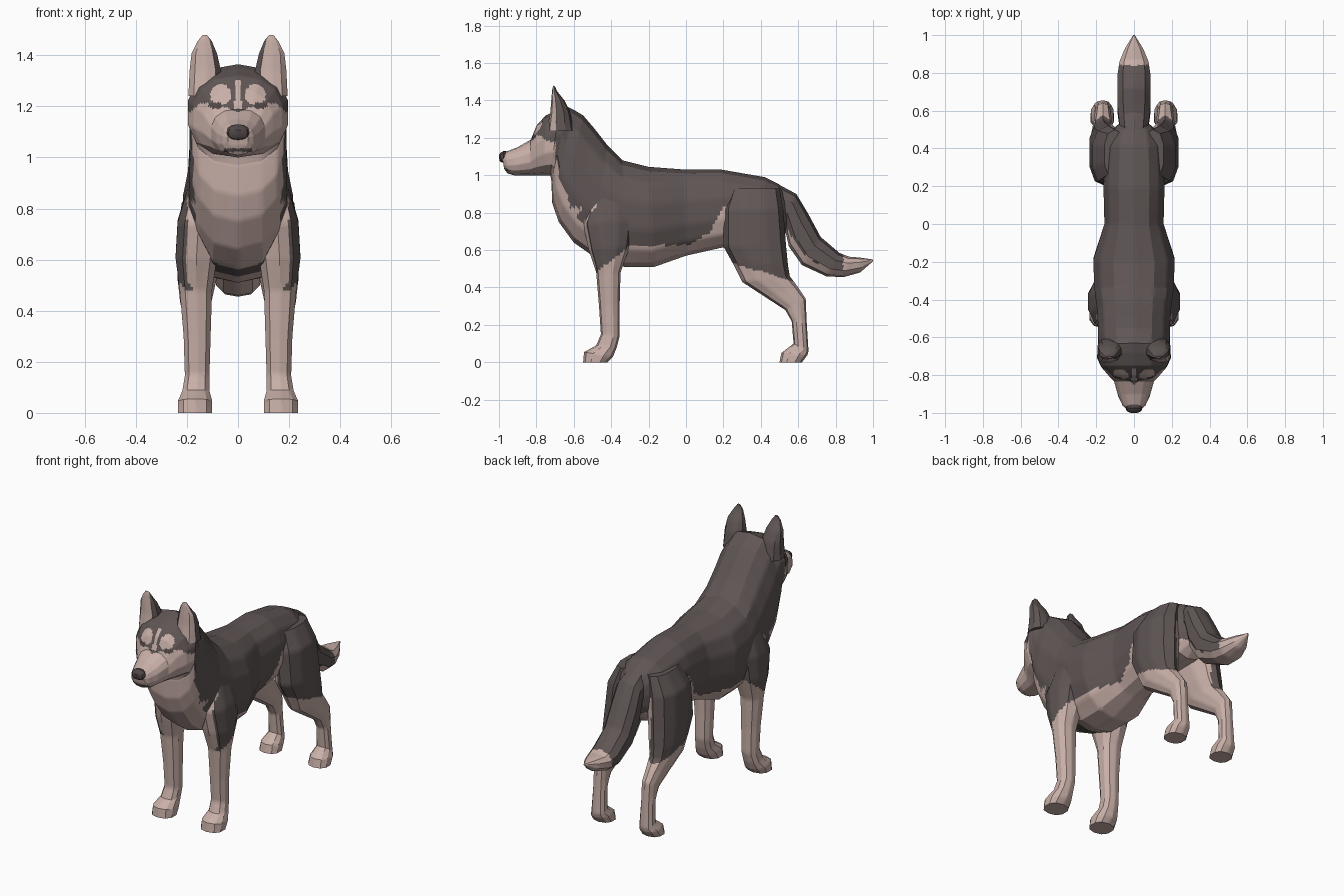
import bpy, bmesh, math
from mathutils import Vector

if "Cube" in bpy.data.objects:
    bpy.data.objects.remove(bpy.data.objects["Cube"])


def material(name, rgb):
    m = bpy.data.materials.new(name)
    m.diffuse_color = (*rgb, 1)
    m.use_nodes = True
    m.node_tree.nodes["Principled BSDF"].inputs["Base Color"].default_value = m.diffuse_color
    return m


MATS = [material("dark_grey_fur", (0.115, 0.092, 0.09)),
        material("pale_fur", (0.58, 0.43, 0.39)),
        material("nose_grey", (0.08, 0.06, 0.06))]
DARK, PALE, NOSE = 0, 1, 2


def interp(t, pts):
    """Piecewise linear lookup through (t, value) pairs."""
    if t <= pts[0][0]:
        return pts[0][1]
    for (a, va), (b, vb) in zip(pts, pts[1:]):
        if t <= b:
            return va + (vb - va) * (t - a) / (b - a)
    return pts[-1][1]


def loft(name, rings, rule, side=1, n=14, sub=3, step=0.018, p=0.85):
    """Skin rings (y, z of first edge, y, z of opposite edge, half width, centre x)."""
    def section(r):
        ya, za, yb, zb, w, cx = r
        mid = Vector((cx, (ya + yb) / 2, (za + zb) / 2))
        up = Vector((0, (ya - yb) / 2, (za - zb) / 2))
        corners = []
        for i in range(n):
            t = math.tau * i / n
            c, s = math.cos(t), math.sin(t)
            c = math.copysign(abs(c) ** p, c)
            s = math.copysign(abs(s) ** p, s) if abs(s) > 1e-6 else 0
            corners.append(mid + up * c + Vector((w * s, 0, 0)))
        return [corners[i].lerp(corners[(i + 1) % n], k / sub)
                for i in range(n) for k in range(sub)]

    bm = bmesh.new()
    sections = []
    for r0, r1 in zip(rings, rings[1:]):
        size = max(math.dist(r0[:2], r1[:2]), math.dist(r0[2:4], r1[2:4]))
        cuts = max(1, math.ceil(size / step))
        s0, s1 = section(r0), section(r1)
        for k in range(cuts):
            sections.append([a.lerp(b, k / cuts) for a, b in zip(s0, s1)])
    sections.append(section(rings[-1]))
    loops = [[bm.verts.new((v.x * side, v.y, v.z)) for v in s] for s in sections]
    count = n * sub
    for l0, l1 in zip(loops, loops[1:]):
        for i in range(count):
            j = (i + 1) % count
            bm.faces.new((l0[i], l0[j], l1[j], l1[i]))
    bm.faces.new(loops[0])
    bm.faces.new(loops[-1])
    bmesh.ops.recalc_face_normals(bm, faces=bm.faces)
    # colour each face by its place and direction
    for f in bm.faces:
        c = f.calc_center_median()
        f.material_index = rule(c.x * side, c.y, c.z, f.normal)
    me = bpy.data.meshes.new(name)
    bm.to_mesh(me)
    bm.free()
    for m in MATS:
        me.materials.append(m)
    ob = bpy.data.objects.new(name, me)
    bpy.context.collection.objects.link(ob)
    bpy.ops.object.select_all(action='DESELECT')
    ob.select_set(True)
    bpy.context.view_layer.objects.active = ob
    bpy.ops.object.shade_smooth_by_angle(angle=math.radians(30))
    return ob


# colour rules
CHEST = [(.57, -.47), (.65, -.53), (.74, -.52), (.82, -.54), (.83, -.62),
         (.78, -.60), (.88, -.63), (1.0, -.68), (1.2, -.70)]
CHEST = sorted(CHEST)


def torso_rule(x, y, z, nrm):
    if y < -.4:
        return PALE if y < interp(z, CHEST) else DARK
    return PALE if z < interp(y, [(-.33, .62), (.02, .63), (.12, .69), (.21, .84),
                                  (.3, .84), (.5, .7)]) else DARK


def head_rule(x, y, z, nrm):
    ax = abs(x)
    if y < -.93 and ax < .055 and 1.022 < z < 1.036:      # mouth line
        return DARK
    if y > interp(z, [(.95, -.67), (1.05, -.70), (1.2, -.695)]):
        return DARK
    if ((ax - .088) / .027) ** 2 + ((z - 1.203) / .013) ** 2 < 1:  # eyes
        return NOSE
    if ((ax - .068) / .04) ** 2 + ((z - 1.245) / .042) ** 2 < 1:  # brows
        return PALE
    if ax < .013 and 1.19 < z < 1.30:                     # blaze
        return PALE
    return PALE if z < interp(ax, [(0, 1.175), (.03, 1.19), (.1, 1.215),
                                   (.15, 1.21), (.2, 1.17)]) else DARK


def front_leg_rule(x, y, z, nrm):
    return PALE if (z < .48 + .8 * (y + .48) or x < .16
                    or (y < -.48 and x < .2)) else DARK


def hind_leg_rule(x, y, z, nrm):
    return PALE if z < .53 - .3 * (y - .25) or (x < .125 and z < .8) else DARK


def tail_rule(x, y, z, nrm):
    under = interp(y, [(.5, .78), (.62, .585), (.7, .53), (.82, .49)])
    return PALE if y > .84 or z < under else DARK


def ear_rule(x, y, z, nrm):
    return PALE if nrm.y < -.4 and x > .075 + .2 * (z - 1.28) else DARK


# torso and neck, rump to throat
neck_end = (-.63, 1.365, -.72, .97, .19, 0)
loft("torso", [
    (.56, .86, .53, .68, .06, 0), (.50, .95, .47, .62, .13, 0),
    (.42, .99, .38, .62, .155, 0), (.19, 1.03, .20, .615, .165, 0),
    (0, 1.03, 0, .57, .16, 0), (-.20, 1.045, -.17, .51, .22, 0),
    (-.34, 1.08, -.33, .51, .215, 0), (-.42, 1.16, -.50, .57, .20, 0),
    (-.49, 1.25, -.60, .64, .195, 0), (-.55, 1.32, -.68, .75, .195, 0),
    (-.60, 1.35, -.715, .85, .188, 0), neck_end], torso_rule, sub=5, step=.015)

# skull and muzzle
loft("head", [
    neck_end, (-.68, 1.35, -.725, 1.0, .20, 0), (-.75, 1.32, -.76, 1.0, .178, 0),
    (-.80, 1.265, -.80, 1.0, .14, 0), (-.83, 1.19, -.835, 1.0, .108, 0),
    (-.90, 1.15, -.92, 1.0, .085, 0), (-.965, 1.125, -.955, 1.01, .062, 0),
    (-.985, 1.105, -.972, 1.035, .04, 0)], head_rule, sub=7, step=.008)

# nose
loft("nose", [
    (-.955, 1.128, -.955, 1.08, .036, 0), (-.975, 1.13, -.975, 1.068, .045, 0),
    (-.992, 1.12, -.99, 1.07, .038, 0), (-1.0, 1.108, -.998, 1.08, .02, 0)],
    lambda *a: NOSE, n=12, sub=1)

# tail
loft("tail", [
    (.46, .97, .48, .75, .07, 0), (.59, .90, .52, .75, .085, 0),
    (.65, .80, .55, .62, .09, 0), (.72, .67, .62, .52, .09, 0),
    (.82, .585, .75, .46, .09, 0), (.87, .565, .84, .455, .08, 0),
    (.93, .56, .93, .48, .05, 0), (1.0, .55, 1.0, .54, .004, 0)], tail_rule, n=10)

for side, label in ((1, "left"), (-1, "right")):
    # ear
    loft(label + "_ear", [
        (-.74, 1.24, -.60, 1.24, .065, .132), (-.725, 1.34, -.62, 1.34, .064, .128),
        (-.72, 1.41, -.65, 1.40, .052, .132), (-.715, 1.46, -.69, 1.45, .028, .13),
        (-.71, 1.48, -.70, 1.475, .01, .13)], ear_rule, side, n=10)
    # front leg with shoulder and paw
    loft(label + "_front_leg", [
        (-.50, .90, -.32, .92, .04, .15), (-.55, .74, -.28, .76, .085, .155),
        (-.52, .60, -.30, .62, .085, .163), (-.48, .48, -.35, .48, .066, .165),
        (-.465, .30, -.355, .30, .055, .16), (-.455, .15, -.355, .14, .05, .16),
        (-.48, .09, -.37, .08, .055, .165), (-.545, .055, -.39, .03, .07, .168),
        (-.55, 0, -.42, 0, .07, .168)], front_leg_rule, side, n=10, sub=4)
    # hind leg with thigh, hock and paw
    loft(label + "_hind_leg", [
        (.24, .93, .50, .93, .06, .10), (.20, .82, .52, .82, .09, .135),
        (.20, .62, .535, .62, .088, .152), (.25, .53, .545, .52, .08, .16),
        (.30, .43, .555, .46, .065, .165), (.43, .345, .60, .40, .05, .165),
        (.53, .28, .64, .34, .042, .165), (.565, .22, .645, .22, .04, .165),
        (.575, .10, .655, .06, .046, .165), (.51, .05, .65, .04, .062, .168),
        (.50, 0, .62, 0, .064, .168)], hind_leg_rule, side, n=10, sub=4)
